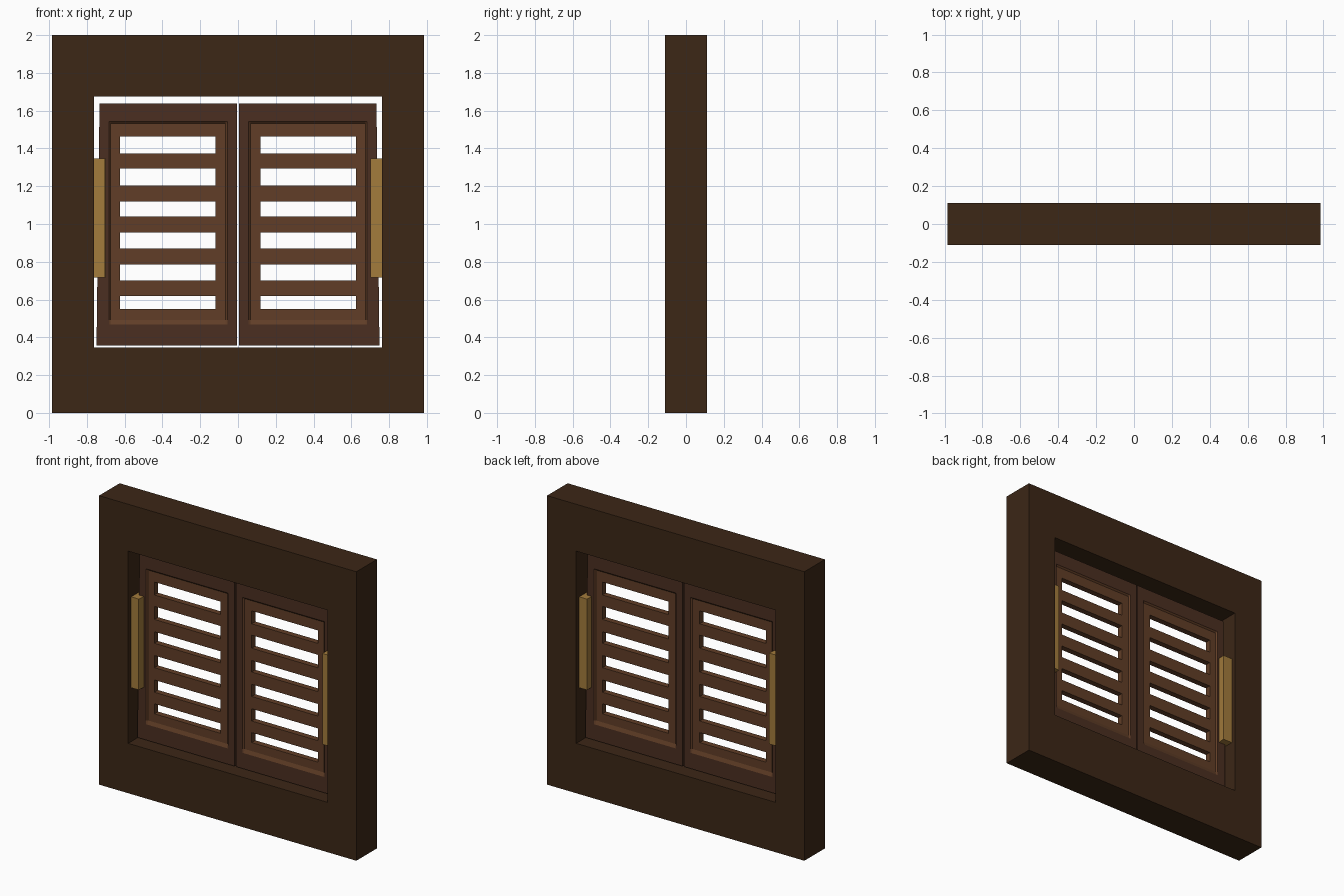
import bpy, bmesh

if "Cube" in bpy.data.objects:
    bpy.data.objects.remove(bpy.data.objects["Cube"])


def material(name, rgb):
    m = bpy.data.materials.new(name)
    m.diffuse_color = (*rgb, 1)
    m.use_nodes = True
    m.node_tree.nodes["Principled BSDF"].inputs["Base Color"].default_value = m.diffuse_color
    return m


DARK = material("dark_wood", (0.045, 0.020, 0.008))
DOOR = material("door_wood", (0.070, 0.028, 0.015))
SLAT = material("slat_wood", (0.120, 0.048, 0.020))
BRASS = material("brass", (0.37, 0.20, 0.045))


def finish(bm, name, mat):
    bmesh.ops.recalc_face_normals(bm, faces=bm.faces[:])
    me = bpy.data.meshes.new(name)
    bm.to_mesh(me)
    bm.free()
    me.materials.append(mat)
    ob = bpy.data.objects.new(name, me)
    bpy.context.collection.objects.link(ob)
    return ob


def plate(name, mat, xs, zs, holes, half, shape=None):
    """Upright slab on a grid, with the listed cells left open.
    shape(i, j, x, y, z) may adjust each corner."""
    bm = bmesh.new()
    cache = {}

    def vert(i, j, s):
        if (i, j, s) not in cache:
            co = (xs[i], s * half, zs[j])
            cache[i, j, s] = bm.verts.new(shape(i, j, *co) if shape else co)
        return cache[i, j, s]

    cells = {(i, j) for i in range(len(xs) - 1) for j in range(len(zs) - 1)} - set(holes)
    for i, j in sorted(cells):
        ring = [(i, j), (i + 1, j), (i + 1, j + 1), (i, j + 1)]
        for s in (-1, 1):
            bm.faces.new([vert(*p, s) for p in ring])
        for k, (di, dj) in enumerate([(0, -1), (1, 0), (0, 1), (-1, 0)]):
            if (i + di, j + dj) not in cells:
                a, b = ring[k], ring[(k + 1) % 4]
                bm.faces.new([vert(*a, -1), vert(*b, -1), vert(*b, 1), vert(*a, 1)])
    return finish(bm, name, mat)


def prism(name, mat, outline, z0, z1):
    bm = bmesh.new()
    face = bm.faces.new([bm.verts.new((x, y, z0)) for x, y in outline])
    ext = bmesh.ops.extrude_face_region(bm, geom=[face])["geom"]
    for v in ext:
        if isinstance(v, bmesh.types.BMVert):
            v.co.z = z1
    return finish(bm, name, mat)


# Thick surrounding frame
plate("window_frame", DARK, [-0.985, -0.762, 0.762, 0.985], [0, 0.345, 1.675, 2],
      [(1, 1)], 0.112)

# Slot heights, bottom to top
slots = [0.551, 0.62, 0.70, 0.785, 0.87, 0.954, 1.039, 1.119, 1.204, 1.294, 1.373, 1.463]
panel_z = [0.467, 0.492] + slots + [1.533, 1.543]
slot_cells = [(2, j) for j in range(2, len(panel_z) - 2, 2)]


def slant(i, j, x, y, z):
    # the outer shutter edge leans in slightly towards the top
    if abs(x) > 0.7:
        x = (0.749 - 0.016 * (z - 0.358) / 1.28) * (1 if x > 0 else -1)
    return x, y, z


def rim(i, j, x, y, z):
    # sloped moulding rises to the shutter face around the panel
    edge = i in (0, 5) or j in (0, len(panel_z) - 1)
    return x, y * (1.5 if edge else 1), z


for side, s in (("left", -1), ("right", 1)):
    # Shutter border
    plate(side + "_shutter", DOOR, [s * x for x in (0.006, 0.055, 0.684, 0.745)],
          [0.358, 0.467, 1.543, 1.638], [(1, 1)], 0.03, slant)
    # Slatted panel
    plate(side + "_slat_panel", SLAT,
          [s * x for x in (0.055, 0.065, 0.119, 0.626, 0.674, 0.684)],
          panel_z, slot_cells, 0.02, rim)

# Brass hinge blocks beside the frame
prism("left_hinge", BRASS, [(-0.765, -0.08), (-0.704, -0.08), (-0.692, 0.08), (-0.765, 0.08)],
      0.718, 1.347)
prism("right_hinge", BRASS, [(0.765, -0.08), (0.702, -0.08), (0.702, 0.08), (0.765, 0.08)],
      0.718, 1.347)
